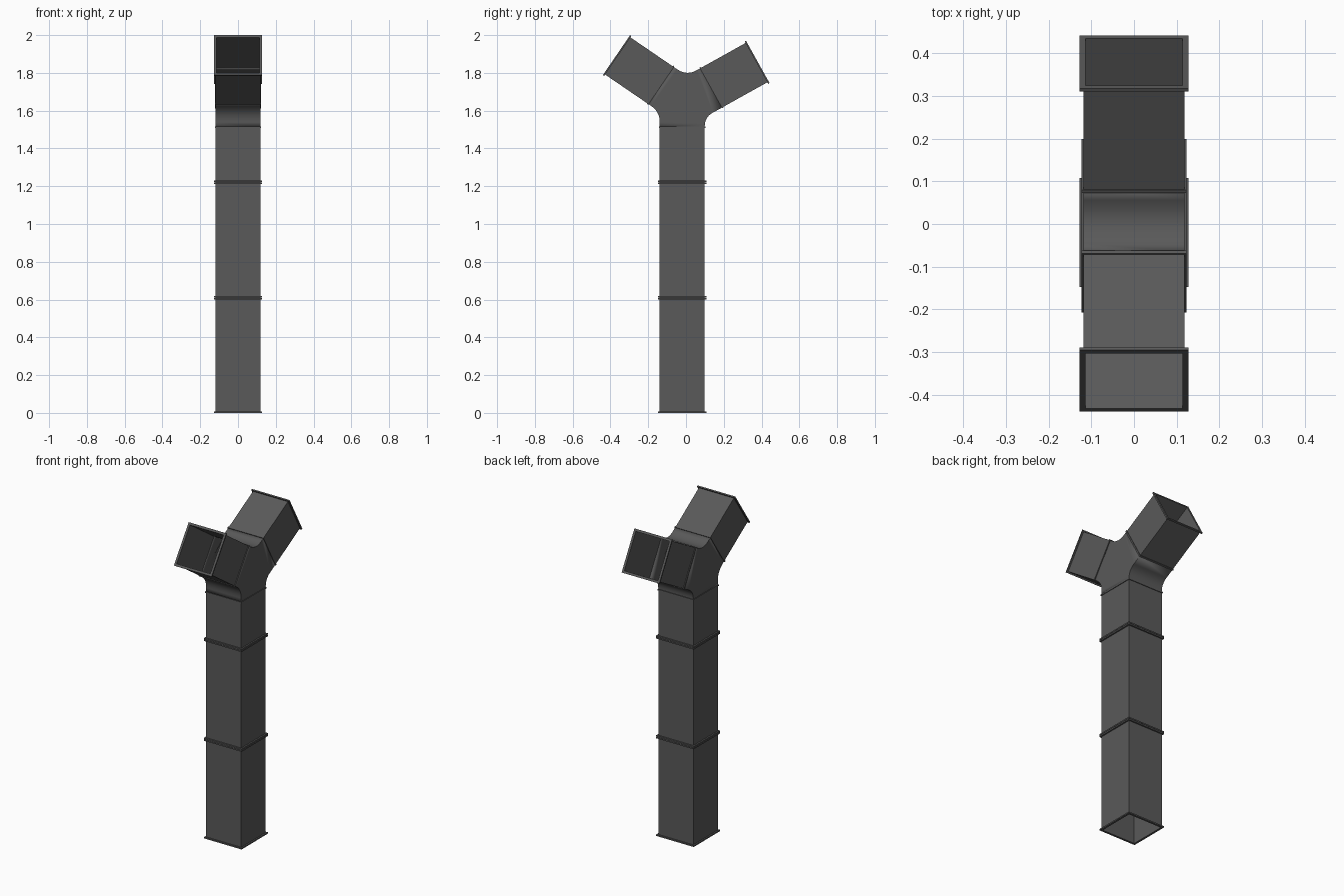
import bpy, bmesh
from math import radians, sin, cos, tan
from mathutils import Matrix, Vector

if "Cube" in bpy.data.objects:
    bpy.data.objects.remove(bpy.data.objects["Cube"])

W = 0.119           # half width of duct
T = 0.004           # sheet thickness
CY = -0.02          # trunk centre in y

mat = bpy.data.materials.new("dark_sheet_metal")
mat.diffuse_color = (0.1, 0.1, 0.1, 1)
mat.use_nodes = True
mat.node_tree.nodes["Principled BSDF"].inputs["Base Color"].default_value = mat.diffuse_color


def finish(name, bm, matrix=Matrix()):
    me = bpy.data.meshes.new(name)
    bm.to_mesh(me)
    bm.free()
    ob = bpy.data.objects.new(name, me)
    bpy.context.collection.objects.link(ob)
    me.materials.append(mat)
    ob.matrix_world = matrix
    return ob


def frame(name, outer, inner, z0, z1, matrix):
    """Square hollow frame from z0 to z1 along the local z axis."""
    bm = bmesh.new()
    loops = []
    for h, z in ((outer, z0), (outer, z1), (inner, z1), (inner, z0)):
        loops.append([bm.verts.new((sx * h, sy * h, z))
                      for sx, sy in ((-1, -1), (1, -1), (1, 1), (-1, 1))])
    for k in range(4):
        a, b = loops[k], loops[(k + 1) % 4]
        for i in range(4):
            j = (i + 1) % 4
            bm.faces.new((a[i], a[j], b[j], b[i]))
    return finish(name, bm, matrix)


def axis(y, z, angle):
    return Matrix.Translation((0, y, z)) @ Matrix.Rotation(radians(angle), 4, 'X')


def fillet(p, c, q, t, n=8):
    """Path p-c-q with the corner c rounded, tangent length t."""
    p, c, q = Vector(p), Vector(c), Vector(q)
    a, b = c + (p - c).normalized() * t, c + (q - c).normalized() * t
    arc = [a * (1 - s) ** 2 + c * 2 * s * (1 - s) + b * s ** 2
           for s in (i / n for i in range(n + 1))]
    return [p] + arc + [q]


# trunk sections and paired joint flanges
trunk = axis(CY, 0, 0)
levels = [0, 0.609, 1.222, 1.512]
for i in range(3):
    frame(f"trunk_section_{i + 1}", W, W - T, levels[i], levels[i + 1], trunk)
frame("base_flange", 0.128, 0.115, 0, 0.008, trunk)
for i, z in enumerate(levels[1:3]):
    frame(f"joint_{i + 1}_lower_flange", 0.128, 0.116, z - 0.009, z - 0.001, trunk)
    frame(f"joint_{i + 1}_upper_flange", 0.128, 0.116, z + 0.001, z + 0.009, trunk)
frame("trunk_collar", 0.123, 0.116, 1.508, 1.516, trunk)

# branches: side, elevation angle, joint centre, end centre
R, L = 29.1, 34.3
branches = (("back", R, -(90 - R), (0.134, 1.721), (0.380, 1.858)),
            ("front", L, 90 - L, (-0.133, 1.734), (-0.368, 1.894)))
corners = {}
for name, elev, rot, j, e in branches:
    length = (Vector(e) - Vector(j)).length
    m = axis(e[0], e[1], rot)
    frame(f"{name}_branch", W, W - T, -length, 0, m)
    frame(f"{name}_end_flange", 0.128, 0.114, -0.008, 0, m)
    frame(f"{name}_branch_collar", 0.123, 0.116, -length - 0.002, -length + 0.006, m)
    s = 1 if name == "back" else -1
    dy, dz = s * W * sin(radians(elev)), W * cos(radians(elev))
    corners[name] = ((j[0] + dy, j[1] - dz), (j[0] - dy, j[1] + dz))

# Y fitting: three rounded walls and two flat cheeks
(rb, rt), (lb, lt) = corners["back"], corners["front"]
y0, y1, zb = CY - W, CY + W, levels[3]
kr, kl = tan(radians(R)), tan(radians(L))
cy = (lt[1] + lt[0] * kl - rt[1] + rt[0] * kr) / (kr + kl)
walls = (fillet((y1, zb), (y1, rb[1] - (rb[0] - y1) * kr), rb, 0.048),
         fillet(rt, (cy, rt[1] - (rt[0] - cy) * kr), lt, 0.06),
         fillet(lb, (y0, lb[1] - (y0 - lb[0]) * kl), (y0, zb), 0.055))
bm = bmesh.new()
cheeks = ([], [])
for wall in walls:
    a, b = [[bm.verts.new((x, p.x, p.y)) for p in wall] for x in (W, -W)]
    for i in range(len(a) - 1):
        bm.faces.new((a[i + 1], a[i], b[i], b[i + 1]))
    cheeks[0].extend(a)
    cheeks[1].extend(b)
bm.faces.new(cheeks[0])
bm.faces.new(cheeks[1][::-1])
fitting = finish("y_fitting", bm)
sol = fitting.modifiers.new("sheet", 'SOLIDIFY')
sol.thickness = T
sol.offset = -1
bpy.context.view_layer.objects.active = fitting
fitting.select_set(True)
bpy.ops.object.shade_smooth_by_angle(angle=radians(30))
